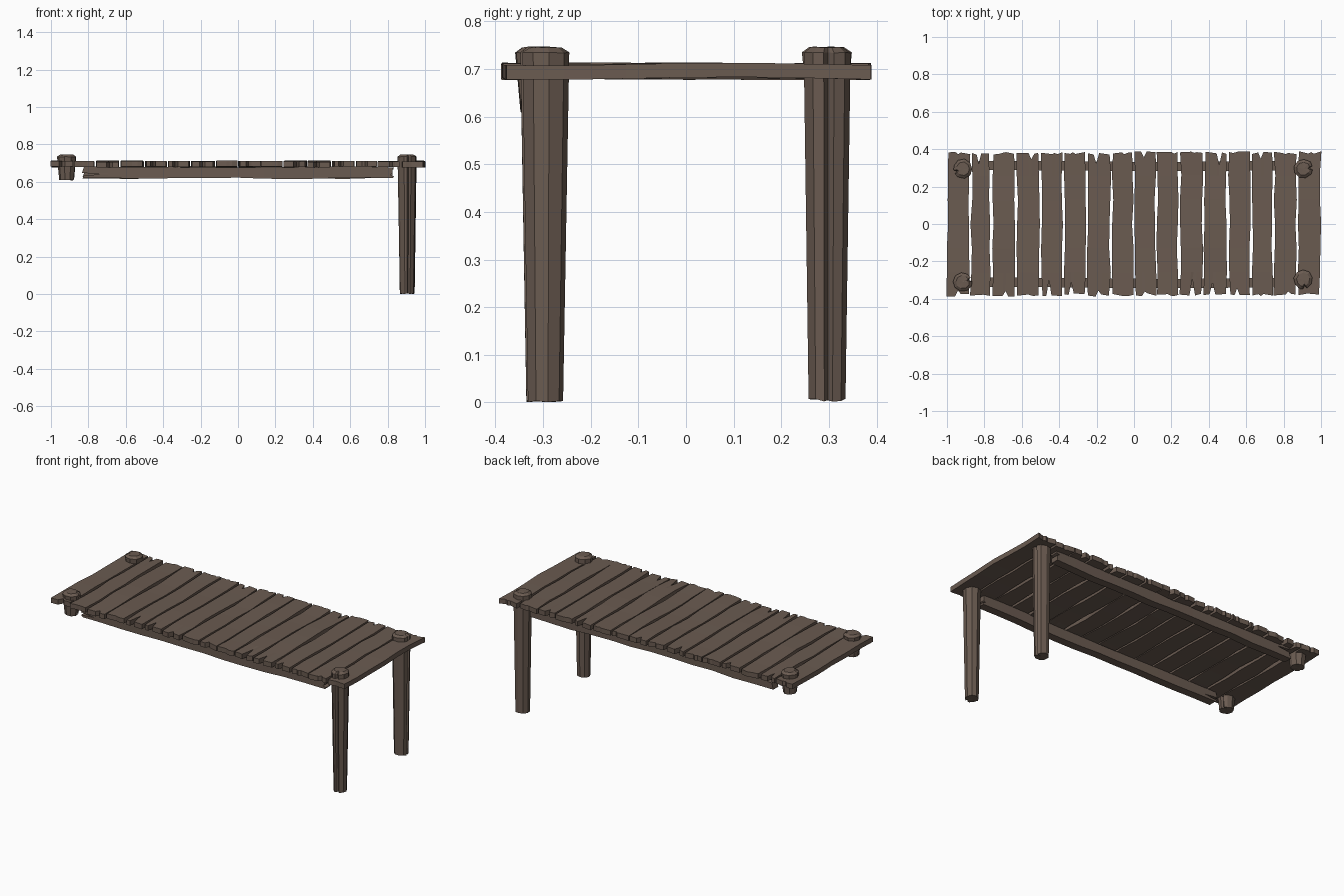
import bpy, bmesh, math, random
from mathutils import Matrix, Vector

if "Cube" in bpy.data.objects:
    bpy.data.objects.remove(bpy.data.objects["Cube"])

random.seed(7)
R = random.uniform

wood = bpy.data.materials.new("weathered_brown_wood")
wood.diffuse_color = (0.145, 0.105, 0.082, 1)
wood.use_nodes = True
wood.node_tree.nodes["Principled BSDF"].inputs["Base Color"].default_value = wood.diffuse_color


def finish(name, bm, matrix=Matrix()):
    bmesh.ops.recalc_face_normals(bm, faces=bm.faces)
    bm.transform(matrix)
    bmesh.ops.recalc_face_normals(bm, faces=bm.faces)
    mesh = bpy.data.meshes.new(name)
    bm.to_mesh(mesh)
    bm.free()
    mesh.materials.append(wood)
    obj = bpy.data.objects.new(name, mesh)
    bpy.context.collection.objects.link(obj)
    return obj


def board(name, width, length, thick, matrix, rows=7, wave=0.005, ragged=0.008,
          cracks=(0.0, 0.0), bow=0.003, jog=0.0):
    """Worn board along local y: wavy sides, ragged ends, V-shaped splits."""
    bm = bmesh.new()
    phase, crack_at = R(0, 6.28), [R(0.3, 0.7), R(0.3, 0.7)]
    grid = []
    for r in range(rows):
        t = r / (rows - 1)
        end = r in (0, rows - 1)
        sign = -1 if r == 0 else 1
        left = -width / 2 + R(-wave * 0.3, wave)
        right = width / 2 - R(-wave * 0.3, wave)
        # one split position is shared by each half of the board
        c = crack_at[0 if t < 0.5 else 1]
        lift = bow * math.sin(phase + t * 6.28)
        row = []
        for k, f in enumerate((0, c - 0.13, c, c + 0.13, 1)):
            y = (t - 0.5) * length
            if end:
                y -= sign * R(0, ragged)
                if k == 2:
                    y -= sign * cracks[0 if r == 0 else 1]
            x = left + (right - left) * f
            row.append([bm.verts.new((x, y, z + lift + jog * R(-1, 1) * (z > 0)))
                        for z in (-thick / 2, thick / 2)])
        grid.append(row)
    for r in range(rows - 1):
        for k in range(4):
            a, b, c, d = grid[r][k], grid[r][k + 1], grid[r + 1][k + 1], grid[r + 1][k]
            bm.faces.new((a[1], b[1], c[1], d[1]))
            bm.faces.new((d[0], c[0], b[0], a[0]))
        for k in (0, 4):
            a, b = grid[r][k], grid[r + 1][k]
            bm.faces.new((a[0], b[0], b[1], a[1]))
    for r in (0, rows - 1):
        for k in range(4):
            a, b = grid[r][k], grid[r][k + 1]
            bm.faces.new((a[0], b[0], b[1], a[1]))
    return finish(name, bm, matrix)


def post(name, x, y, bottom, r_bottom, notch, turn):
    """Tapered faceted post with one long groove and a low chamfered top."""
    bm = bmesh.new()
    angles = [turn + i * math.tau / 9 for i in range(9)]
    outline = []
    for a in angles:
        outline.append((a, R(0.95, 1.04)))
    # groove cut into the side facing the notch direction
    outline = [p for p in outline
               if abs((p[0] - notch + math.pi) % math.tau - math.pi) > 0.3]
    outline += [(notch - 0.22, 0.97), (notch, 0.66), (notch + 0.22, 0.97)]
    outline.sort(key=lambda p: p[0] % math.tau)
    rings = []
    for z, rad, rag in ((bottom, r_bottom, 0.006), (0.733, 0.052, 0.002),
                        (0.744, 0.036, 0.003)):
        rings.append([bm.verts.new((x + math.cos(a) * rad * s,
                                    y + math.sin(a) * rad * s, z + R(0, rag)))
                      for a, s in outline])
    n = len(outline)
    for lo, hi in zip(rings, rings[1:]):
        for i in range(n):
            j = (i + 1) % n
            bm.faces.new((lo[i], lo[j], hi[j], hi[i]))
    for ring, z in ((rings[0], bottom + 0.003), (rings[-1], 0.746)):
        mid = bm.verts.new((x, y, z))
        for i in range(n):
            bm.faces.new((ring[i], ring[(i + 1) % n], mid))
    finish(name, bm)


# Deck planks: left and right edge of each one across the platform
edges = [(-1.0, -0.878), (-0.873, -0.768), (-0.758, -0.635), (-0.627, -0.505),
         (-0.497, -0.382), (-0.374, -0.258), (-0.252, -0.125), (-0.118, -0.003),
         (0.003, 0.118), (0.122, 0.236), (0.245, 0.368), (0.374, 0.495),
         (0.507, 0.623), (0.63, 0.742), (0.748, 0.87), (0.876, 0.998)]
for i, (x0, x1) in enumerate(edges):
    split_front = (0.03, 0.0, 0.02, 0.0, 0.09, 0.06)[i % 6]
    split_back = (0.0, 0.06, 0.0, 0.025, 0.0)[i % 5]
    place = (Matrix.Translation(((x0 + x1) / 2, R(-0.003, 0.003), 0.695))
             @ Matrix.Rotation(R(-0.006, 0.006), 4, 'Z'))
    board(f"deck_plank_{i + 1:02d}", x1 - x0, 0.775, 0.03, place,
          wave=0.008, ragged=0.015, cracks=(split_front, split_back),
          bow=R(0.001, 0.004))

# Long support beams under the planks, stood on edge along x
for name, y in (("front_beam", -0.315), ("back_beam", 0.31)):
    stand = Matrix(((0, 0, 1, 0), (1, 0, 0, 0), (0, 1, 0, 0), (0, 0, 0, 1)))
    # local x -> y, local y -> z, then swapped so length runs on x and width on z
    stand = Matrix(((0, 1, 0, 0), (0, 0, 1, y), (1, 0, 0, 0.65), (0, 0, 0, 1)))
    board(name, 0.066, 1.67, 0.05, stand, rows=13, wave=0.007, ragged=0.015,
          cracks=(0.09, 0.02), bow=0.003)

# Full posts at one end, broken-off stubs at the other
post("front_right_post", 0.905, -0.297, 0.0, 0.039, 4.9, 0.2)
post("back_right_post", 0.905, 0.295, 0.002, 0.041, 0.1, 0.1)
post("front_left_stub", -0.917, -0.31, 0.607, 0.040, 0.3, 0.3)
post("back_left_stub", -0.915, 0.295, 0.607, 0.040, 3.5, 0.0)
